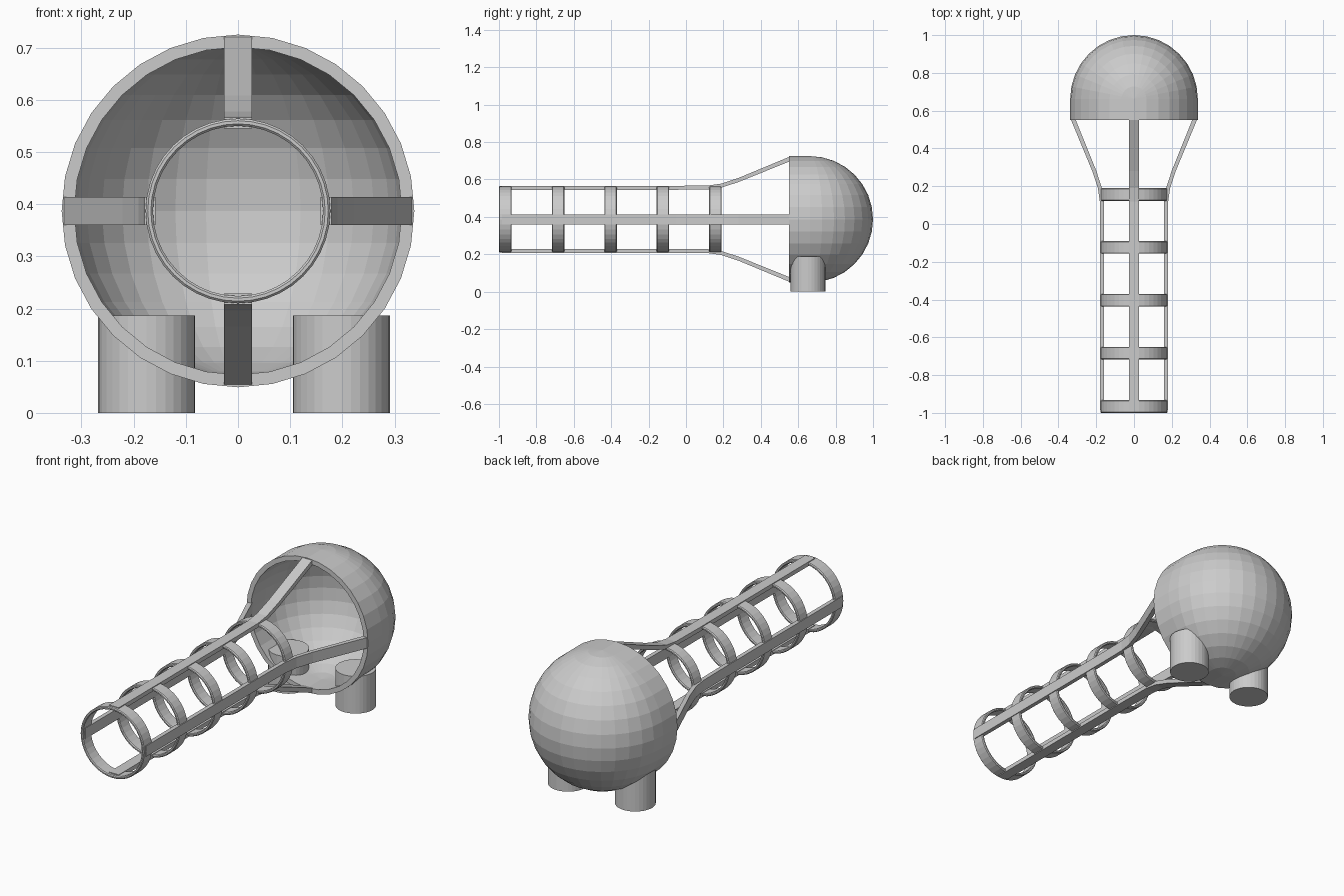
import bpy, bmesh, math
from mathutils import Matrix

if "Cube" in bpy.data.objects:
    bpy.data.objects.remove(bpy.data.objects["Cube"])

AXIS_Z = 0.387


def finish(name, bm):
    bmesh.ops.recalc_face_normals(bm, faces=bm.faces)
    mesh = bpy.data.meshes.new(name)
    bm.to_mesh(mesh)
    bm.free()
    obj = bpy.data.objects.new(name, mesh)
    bpy.context.collection.objects.link(obj)
    return obj


def ring(name, y0, y1, r_in=0.163, r_out=0.177, sides=40, c=0.004):
    # rectangular band with chamfered edges, turned about the y axis
    prof = [(r_in, y0 + c), (r_in + c, y0), (r_out - c, y0), (r_out, y0 + c),
            (r_out, y1 - c), (r_out - c, y1), (r_in + c, y1), (r_in, y1 - c)]
    bm = bmesh.new()
    loops = []
    for i in range(sides):
        a = 2 * math.pi * i / sides
        loops.append([bm.verts.new((r * math.cos(a), y, r * math.sin(a) + AXIS_Z))
                      for r, y in prof])
    n = len(prof)
    for i in range(sides):
        p, q = loops[i], loops[(i + 1) % sides]
        for j in range(n):
            k = (j + 1) % n
            bm.faces.new((p[j], p[k], q[k], q[j]))
    return finish(name, bm)


def bar(name, angle, width=0.054):
    # flat strap: side outline (y, inner radius, outer radius), given a width
    path = [(-0.985, 0.158, 0.179), (-0.05, 0.158, 0.179), (0.12, 0.160, 0.181),
            (0.19, 0.170, 0.191), (0.28, 0.199, 0.221), (0.55, 0.308, 0.333),
            (0.56, 0.312, 0.334)]
    bm = bmesh.new()
    h = width / 2
    secs = [[bm.verts.new(v) for v in ((-h, y, a), (h, y, a), (h, y, b), (-h, y, b))]
            for y, a, b in path]
    for p, q in zip(secs, secs[1:]):
        for j in range(4):
            k = (j + 1) % 4
            bm.faces.new((p[j], p[k], q[k], q[j]))
    bm.faces.new(secs[0])
    bm.faces.new(secs[-1])
    bm.transform(Matrix.Translation((0, 0, AXIS_Z)) @ Matrix.Rotation(angle, 4, 'Y'))
    return finish(name, bm)


# hollow dome: rear half of a sphere, its open edge pulled forward
bm = bmesh.new()
R = 0.338
bmesh.ops.create_uvsphere(bm, u_segments=32, v_segments=16, radius=R)
bmesh.ops.delete(bm, geom=[v for v in bm.verts if v.co.y < -1e-4], context='VERTS')
edges = [e for e in bm.edges if e.is_boundary]
new = bmesh.ops.extrude_edge_only(bm, edges=edges)["geom"]
bmesh.ops.translate(bm, verts=[g for g in new if isinstance(g, bmesh.types.BMVert)],
                    vec=(0, -0.112, 0))
bm.transform(Matrix.Translation((0, 1 - R, AXIS_Z)))
bmesh.ops.recalc_face_normals(bm, faces=bm.faces)
# make the open shell face outward before it is thickened
top = max(bm.faces, key=lambda f: f.calc_center_median().y)
if top.normal.y < 0:
    bmesh.ops.reverse_faces(bm, faces=bm.faces)
mesh = bpy.data.meshes.new("dome")
bm.to_mesh(mesh)
bm.free()
dome = bpy.data.objects.new("dome", mesh)
bpy.context.collection.objects.link(dome)
sol = dome.modifiers.new("thickness", 'SOLIDIFY')
sol.thickness = 0.024
sol.offset = -1

# hoops along the cage
for i, (y0, y1) in enumerate([(-1.0, -0.932), (-0.717, -0.65), (-0.437, -0.37),
                              (-0.157, -0.09), (0.123, 0.19)]):
    ring(f"hoop_{i + 1}", y0, y1)

# four straps joining the hoops to the dome
for i, side in enumerate(("top", "right", "bottom", "left")):
    bar(f"strap_{side}", i * math.pi / 2)

# round feet
for name, x in (("foot_left", -0.175), ("foot_right", 0.198)):
    bm = bmesh.new()
    bmesh.ops.create_cone(bm, cap_ends=True, segments=32, radius1=0.093,
                          radius2=0.093, depth=0.187)
    bm.transform(Matrix.Translation((x, 0.652, 0.187 / 2)))
    finish(name, bm)
